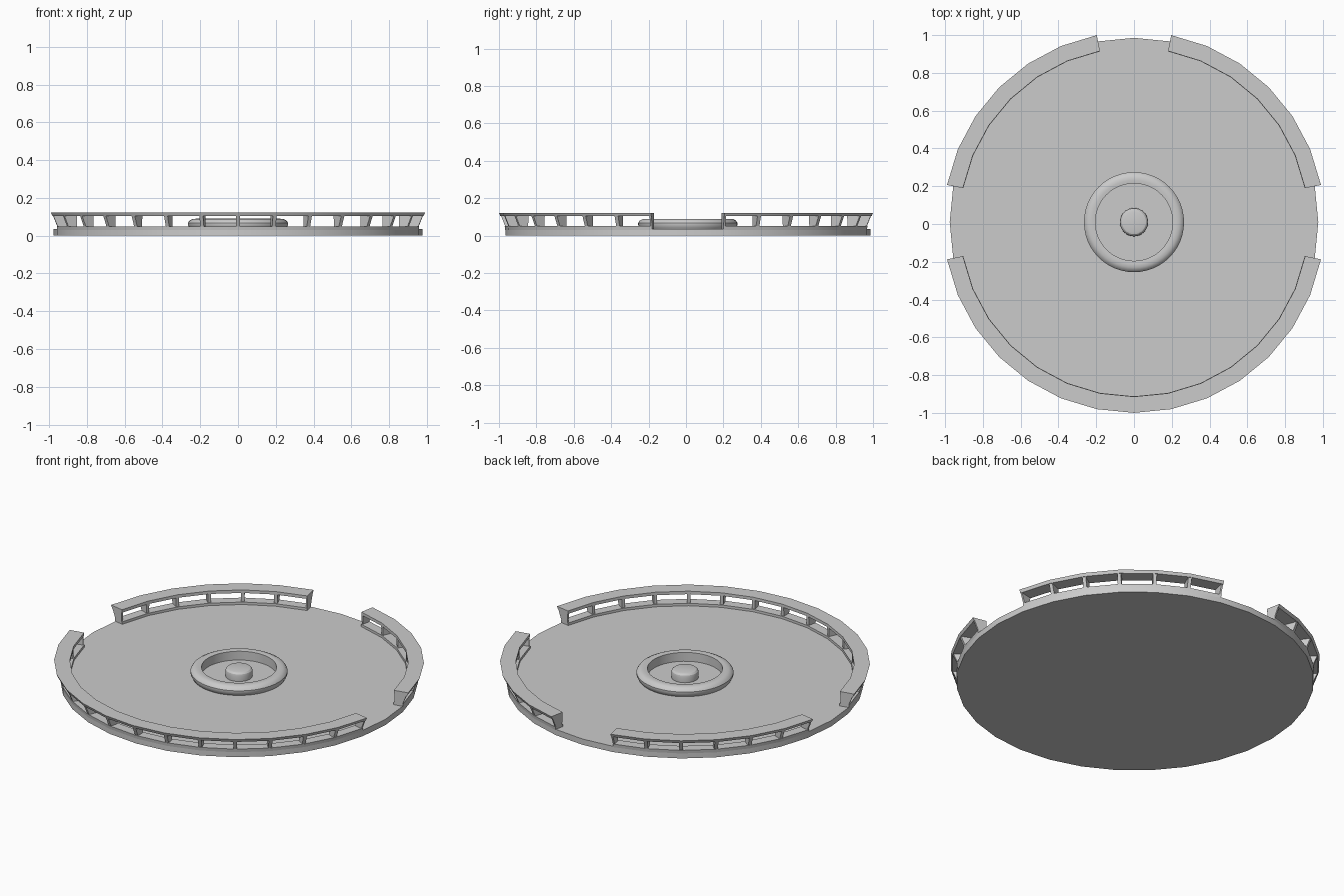
import bpy, bmesh, math

if "Cube" in bpy.data.objects:
    bpy.data.objects.remove(bpy.data.objects["Cube"])

CY = 0.0097                 # plate centre; the front rail sits lower in y than the gapped back
STEP = math.pi / 16         # 32-sided plate


def finish(name, bm, smooth=30):
    bmesh.ops.recalc_face_normals(bm, faces=bm.faces)
    mesh = bpy.data.meshes.new(name)
    bm.to_mesh(mesh)
    bm.free()
    ob = bpy.data.objects.new(name, mesh)
    bpy.context.collection.objects.link(ob)
    ob.location.y = CY
    bpy.ops.object.select_all(action='DESELECT')
    bpy.context.view_layer.objects.active = ob
    ob.select_set(True)
    bpy.ops.object.shade_smooth_by_angle(angle=math.radians(smooth))
    return ob


def sweep(bm, profile, angles, closed=False):
    """Sweep a closed (radius, z) profile around z; cap the ends of open arcs."""
    rings = [[bm.verts.new((r * math.cos(a), r * math.sin(a), z)) for r, z in profile]
             for a in angles]
    n = len(profile)
    pairs = list(zip(rings, rings[1:]))
    if closed:
        pairs.append((rings[-1], rings[0]))
    for r0, r1 in pairs:
        for i in range(n):
            j = (i + 1) % n
            bm.faces.new((r0[i], r0[j], r1[j], r1[i]))
    if not closed:
        bm.faces.new(rings[0])
        bm.faces.new(rings[-1])


def circle(n):
    return [2 * math.pi * i / n for i in range(n)]


def solid(name, profile, sides):
    """Stacked rings from bottom to top, capped at both ends."""
    bm = bmesh.new()
    rings = [[bm.verts.new((r * math.cos(a), r * math.sin(a), z)) for a in circle(sides)]
             for r, z in profile]
    for r0, r1 in zip(rings, rings[1:]):
        for i in range(sides):
            j = (i + 1) % sides
            bm.faces.new((r0[i], r0[j], r1[j], r1[i]))
    bm.faces.new(rings[0])
    bm.faces.new(rings[-1])
    return finish(name, bm)


# Round plate and central knob
solid("plate", [(0.976, 0), (0.976, 0.035)], 32)
solid("centre_knob", [(0.073, 0.03), (0.075, 0.065), (0.072, 0.077),
                      (0.064, 0.085), (0.052, 0.088)], 32)

# Rounded raised ring around the knob
bm = bmesh.new()
sweep(bm, [(0.205, 0.03), (0.205, 0.088), (0.222, 0.09), (0.24, 0.089), (0.256, 0.081),
           (0.265, 0.068), (0.265, 0.056), (0.258, 0.042), (0.25, 0.03)],
      circle(48), closed=True)
finish("centre_ring", bm)

# Flared gallery: low curb, top rail and tapered posts, in three arcs
CURB = [(0.922, 0.03), (0.976, 0.03), (0.979, 0.05), (0.922, 0.05)]
RAIL = [(0.924, 0.104), (1.002, 0.104), (1.0097, 0.122), (0.924, 0.122)]
POST = [(0.928, 0.045), (0.974, 0.045), (1.0, 0.108), (0.926, 0.108)]
HALF = 0.01                 # half the angular width of a post

for name, first, last in (("front", -15, -1), ("back_right", 1, 7), ("back_left", 9, 15)):
    angles = [i * STEP for i in range(first, last + 1)]
    for part, profile in (("curb", CURB), ("rail", RAIL)):
        bm = bmesh.new()
        sweep(bm, profile, angles)
        finish(f"{name}_{part}", bm, 20)
    bm = bmesh.new()
    for a in angles:
        lo = a if a == angles[0] else a - HALF
        hi = a if a == angles[-1] else a + HALF
        sweep(bm, POST, [lo, hi])
    finish(f"{name}_posts", bm)
